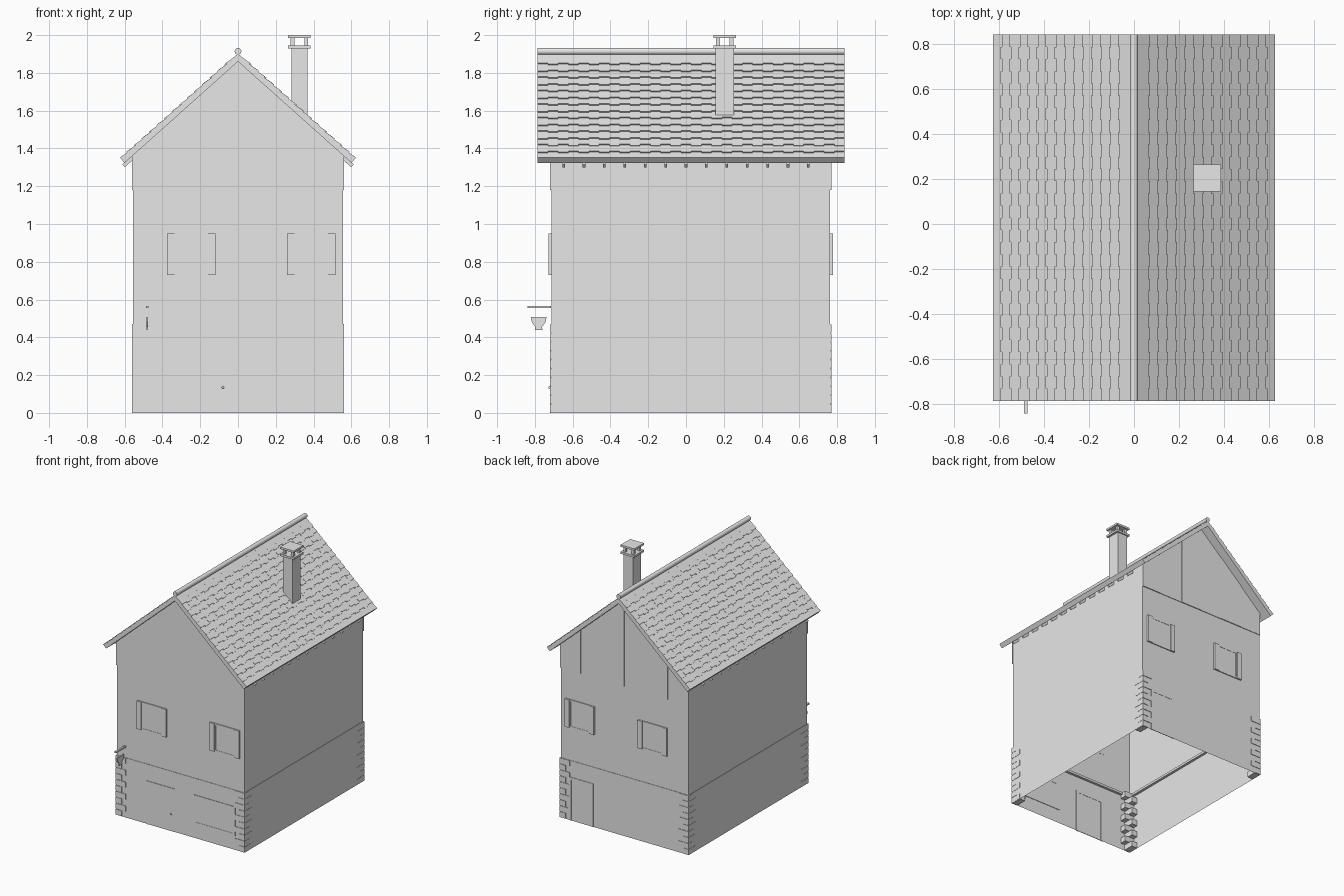
import bpy, bmesh, math
from mathutils import Matrix

if "Cube" in bpy.data.objects:
    bpy.data.objects.remove(bpy.data.objects["Cube"], do_unlink=True)

mat = bpy.data.materials.new("plain light grey")
mat.use_nodes = True
grey = (0.8, 0.8, 0.8, 1)
mat.diffuse_color = grey
mat.node_tree.nodes["Principled BSDF"].inputs["Base Color"].default_value = grey

# Main dimensions
W, FRONT, BACK = 0.56, -0.716, 0.766
FLOOR, GABLE, APEX = 0.47, 1.18, 1.86
PITCH = math.atan(0.893)
C, S = math.cos(PITCH), math.sin(PITCH)
VERGE0, VERGE1, EAVE = -0.785, 0.84, 0.805


def finish(name, bm, recalc=True):
    if recalc:
        bmesh.ops.recalc_face_normals(bm, faces=bm.faces)
    mesh = bpy.data.meshes.new(name)
    bm.to_mesh(mesh)
    bm.free()
    mesh.materials.append(mat)
    obj = bpy.data.objects.new(name, mesh)
    bpy.context.collection.objects.link(obj)
    return obj


def prism(bm, pts, y0, y1):
    """Extrude an (x, z) outline along y."""
    a = [bm.verts.new((x, y0, z)) for x, z in pts]
    b = [bm.verts.new((x, y1, z)) for x, z in pts]
    bm.faces.new(a)
    bm.faces.new(b[::-1])
    for i in range(len(pts)):
        k = (i + 1) % len(pts)
        bm.faces.new((a[i], b[i], b[k], a[k]))


def box(bm, x0, x1, y0, y1, z0, z1):
    prism(bm, [(x0, z0), (x1, z0), (x1, z1), (x0, z1)], y0, y1)


def under_roof(x):
    return APEX - abs(x) * S / C


def slope(side, u, h):
    """Point at distance u down the slope and h above the underside."""
    return side * max(0, u * C + h * S), APEX - u * S + h * C


def shell(name, w, y0, y1, z0, z1, gabled):
    """Open wall shell of single faces."""
    bm = bmesh.new()
    top = under_roof(w) if gabled else z1
    corners = [(-w, y0), (w, y0), (w, y1), (-w, y1)]
    low = [bm.verts.new((x, y, z0)) for x, y in corners]
    high = [bm.verts.new((x, y, top)) for x, y in corners]
    for i in range(4):
        k = (i + 1) % 4
        ring = [low[i], low[k], high[k]]
        if gabled and i % 2 == 0:
            ring.append(bm.verts.new((0, corners[i][1], APEX)))
        bm.faces.new(ring + [high[i]])
    return finish(name, bm, False)


# Walls, open underneath
shell("lower_walls", W, FRONT, BACK, 0, FLOOR, False)
shell("upper_walls", W - 0.003, FRONT + 0.003, BACK - 0.003, FLOOR, APEX, True)

# Ledge around the inside at first floor level
bm = bmesh.new()
for x in (-W, W - 0.02):
    box(bm, x, x + 0.02, FRONT, BACK, FLOOR - 0.018, FLOOR)
for y in (FRONT, BACK - 0.02):
    box(bm, -W, W, y, y + 0.02, FLOOR - 0.018, FLOOR)
finish("floor_ledge", bm)

# Gable planks
bm = bmesh.new()
edges = [-W, -0.38, -0.19, 0, 0.19, 0.38, W]
for i, (a, b) in enumerate(zip(edges, edges[1:])):
    t = 0.001 + 0.003 * (i % 2)
    pts = [(a, GABLE), (b, GABLE), (b, under_roof(b)), (a, under_roof(a))]
    prism(bm, pts, FRONT - t, FRONT + 0.003)
    prism(bm, pts, BACK - 0.003, BACK + t)
finish("gable_planks", bm)

# Corner stones on the ground floor, alternating long and short
bm = bmesh.new()
COURSES = 10
step = FLOOR / COURSES
for i in range(COURSES):
    lx, ly = (0.085, 0.05) if i % 2 else (0.05, 0.085)
    for sx in (-1, 1):
        xa, xb = sorted((sx * (W + 0.002), sx * (W - lx)))
        z0, z1 = i * step + 0.002, (i + 1) * step - 0.002
        box(bm, xa, xb, FRONT - 0.004, FRONT + ly, z0, z1)
        box(bm, xa, xb, BACK - ly, BACK + 0.004, z0, z1)
finish("corner_stones", bm)


def opening(name, x0, x1, z0, z1, y, out, frame=0.018):
    """Panel with a raised frame showing on both faces of the wall."""
    bm = bmesh.new()

    def part(a, b, c, d, t):
        box(bm, a, b, y - t, y + t, c, d)
    part(x0, x1, z0, z1, 0.002)
    part(x0, x0 + frame, z0, z1, 0.004)
    part(x1 - frame, x1, z0, z1, 0.004)
    part(x0 + frame, x1 - frame, z1 - frame, z1, 0.004)
    if z0 > 0:
        part(x0 + frame, x1 - frame, z0, z0 + frame, 0.004)
    return finish(name, bm)


# Doors, shop window and upper windows
opening("front_door", -0.30, -0.05, 0, 0.34, FRONT, -1)
opening("front_window", 0.11, 0.48, 0.11, 0.34, FRONT, -1)
opening("back_door", 0.27, 0.48, 0, 0.34, BACK, 1)
for label, y, out in (("front", FRONT, -1), ("back", BACK, 1)):
    for side, mid in (("right", -0.247), ("left", 0.388)):
        opening(f"{label}_{side}_upper_window", mid - 0.09, mid + 0.09, 0.73, 0.95,
                y, out, 0.012)
        bm = bmesh.new()
        for x in (mid - 0.108, mid + 0.108):
            ya, yb = sorted((y - out * 0.003, y + out * 0.011))
            box(bm, x - 0.02, x + 0.02, ya, yb, 0.73, 0.95)
        finish(f"{label}_{side}_shutters", bm)

# Door knob
bm = bmesh.new()
bmesh.ops.create_uvsphere(bm, u_segments=12, v_segments=8, radius=0.007,
                          matrix=Matrix.Translation((-0.08, FRONT - 0.006, 0.135)))
finish("door_knob", bm)

# Hanging cup sign on its pole
bm = bmesh.new()
box(bm, -0.487, -0.473, -0.84, FRONT, 0.554, 0.566)
finish("sign_pole", bm)
bm = bmesh.new()
half = [(0.041, 0.507), (0.038, 0.485), (0.024, 0.462), (0.017, 0.455), (0.021, 0.438)]
outline = half + [(-y, z) for y, z in reversed(half)]
prism(bm, outline, -0.004, 0.004)
bmesh.ops.transform(bm, verts=bm.verts, matrix=Matrix.Translation((-0.48, -0.78, 0))
                    @ Matrix.Rotation(math.pi / 2, 4, "Z"))
finish("cup_sign", bm)

# Roof decks, rows of tiles and rafter tails on both slopes
ROWS, COLS = 15, 30
row, col = EAVE / ROWS, (VERGE1 - VERGE0) / COLS
for label, side in (("left", 1), ("right", -1)):
    bm = bmesh.new()
    ring = [(0, 0), (EAVE, 0), (EAVE, 0.026), (-0.023, 0.026)]
    prism(bm, [slope(side, u, h) for u, h in ring], VERGE0, VERGE1)
    finish(f"{label}_roof_deck", bm)

    bm = bmesh.new()
    for i in range(ROWS):
        for j in range(COLS):
            u0 = i * row if i else -0.026
            u1 = min((i + 1) * row + 0.009 * ((i + j) % 2), EAVE)
            ring = [(u0, 0.022), (u1, 0.022), (u1, 0.037), (u0, 0.03)]
            prism(bm, [slope(side, u, h) for u, h in ring],
                  VERGE0 + j * col, VERGE0 + (j + 1) * col)
    finish(f"{label}_roof_tiles", bm)

    bm = bmesh.new()
    ring = [(0.74, -0.018), (EAVE + 0.015, -0.018), (EAVE + 0.015, 0.002), (0.74, 0.002)]
    for k in range(-6, 7):
        y = k * 0.108
        prism(bm, [slope(side, u, h) for u, h in ring], y - 0.007, y + 0.007)
    finish(f"{label}_rafter_tails", bm)

# Round ridge cap
bm = bmesh.new()
disc = [(0.018 * math.cos(a * math.pi / 8), 1.914 + 0.018 * math.sin(a * math.pi / 8))
        for a in range(16)]
prism(bm, disc, VERGE0, VERGE1)
ridge = finish("ridge_cap", bm)

# Chimney with collar, corner posts and cap
bm = bmesh.new()
CX, CY = 0.325, 0.205
box(bm, CX - 0.043, CX + 0.043, CY - 0.05, CY + 0.05, 1.5, 1.945)
finish("chimney_stack", bm)
bm = bmesh.new()
for z0, z1 in ((1.93, 1.946), (1.985, 2.0)):
    box(bm, CX - 0.06, CX + 0.06, CY - 0.06, CY + 0.06, z0, z1)
for sx in (-1, 1):
    for sy in (-1, 1):
        x, y = CX + sx * 0.036, CY + sy * 0.036
        box(bm, x - 0.01, x + 0.01, y - 0.01, y + 0.01, 1.946, 1.985)
finish("chimney_cap", bm)

# Smooth only the rounded parts
bpy.ops.object.select_all(action="DESELECT")
for name in ("ridge_cap", "door_knob"):
    bpy.data.objects[name].select_set(True)
bpy.context.view_layer.objects.active = ridge
bpy.ops.object.shade_smooth_by_angle()
